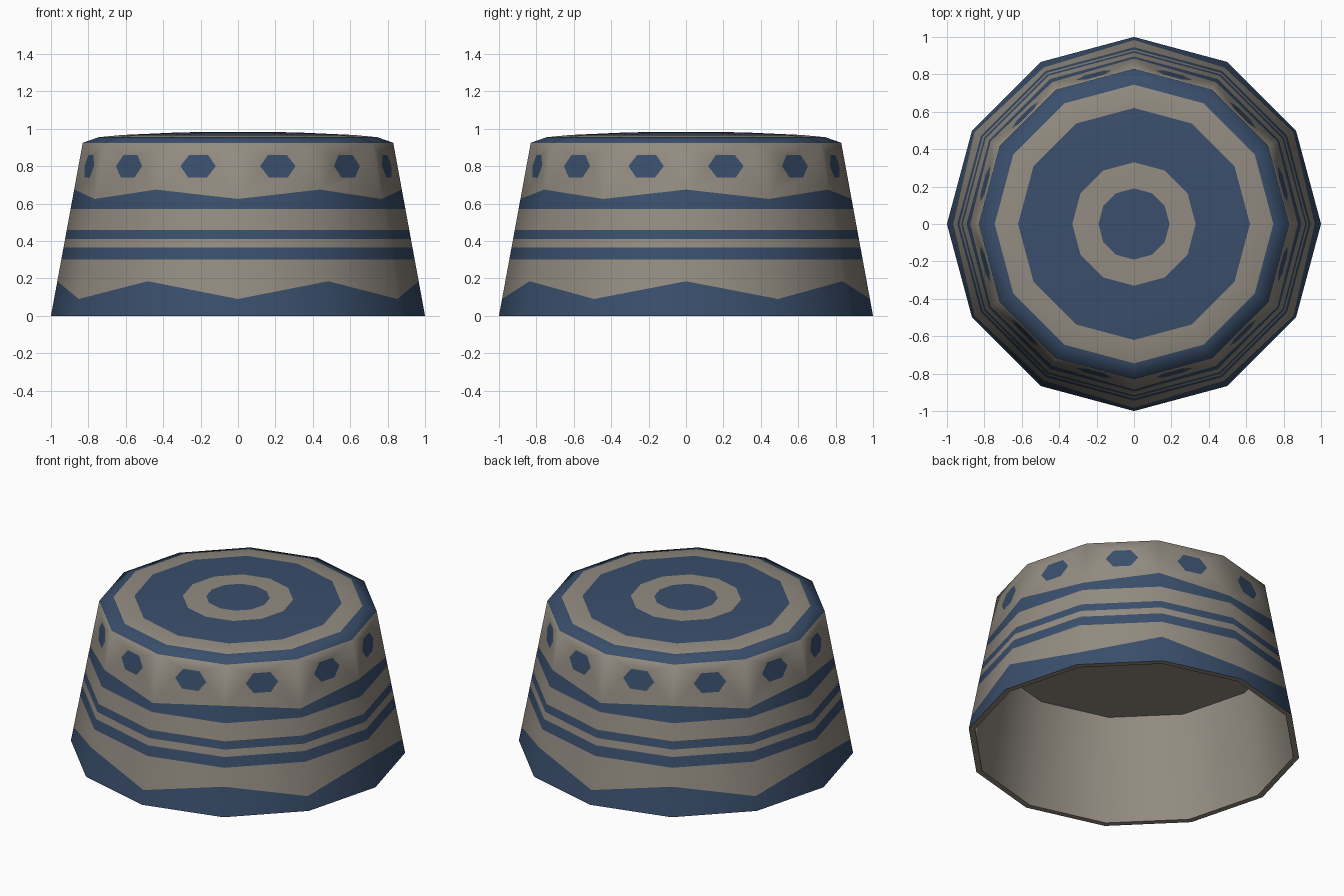
import bpy, bmesh
from math import sin, cos, radians
from mathutils import Vector

if "Cube" in bpy.data.objects:
    bpy.data.objects.remove(bpy.data.objects["Cube"])

SIDES = 12
GREY, BLUE = 0, 1


def material(name, rgb):
    m = bpy.data.materials.new(name)
    m.diffuse_color = (*rgb, 1)
    m.use_nodes = True
    m.node_tree.nodes["Principled BSDF"].inputs["Base Color"].default_value = m.diffuse_color
    return m


mats = [material("warm_grey_cloth", (0.29, 0.26, 0.22)),
        material("navy_cloth", (0.042, 0.078, 0.15))]


def wall(z):
    """Outer radius of the tapering side at height z."""
    return 1 - 0.17 * z / 0.925


def ring(bm, even, odd):
    """Twelve-sided ring; even and odd corners may differ to give a zigzag."""
    out = []
    for i in range(SIDES):
        r, z = odd if i % 2 else even
        a = radians(30 * i)
        out.append(bm.verts.new((r * cos(a), r * sin(a), z)))
    return out


def bridge(bm, lo, hi, colour):
    for i in range(SIDES):
        j = (i + 1) % SIDES
        bm.faces.new((lo[i], lo[j], hi[j], hi[i])).material_index = colour


def diamond_row(bm, lo, hi):
    """Each side panel carries a blue hexagon set in a grey surround."""
    shape = [(-0.098, 0.8), (-0.052, 0.74), (0.052, 0.74),
             (0.098, 0.8), (0.052, 0.86), (-0.052, 0.86)]
    for i in range(SIDES):
        j = (i + 1) % SIDES
        a = radians(30 * i + 15)
        n, t = Vector((cos(a), sin(a), 0)), Vector((-sin(a), cos(a), 0))
        h = [bm.verts.new(n * wall(z) * cos(radians(15)) + t * s + Vector((0, 0, z)))
             for s, z in shape]
        L, BL, BR, R, TR, TL = h
        A, B, C, D = lo[i], lo[j], hi[j], hi[i]
        bm.faces.new(h).material_index = BLUE
        for f in ((A, B, BR, BL), (B, R, BR), (B, C, R), (C, TR, R),
                  (C, D, TL, TR), (D, L, TL), (D, A, L), (A, BL, L)):
            bm.faces.new(f).material_index = GREY


def finish(bm, name):
    bm.normal_update()
    me = bpy.data.meshes.new(name)
    bm.to_mesh(me)
    bm.free()
    for m in mats:
        me.materials.append(m)
    ob = bpy.data.objects.new(name, me)
    bpy.context.collection.objects.link(ob)
    bpy.ops.object.select_all(action='DESELECT')
    ob.select_set(True)
    bpy.context.view_layer.objects.active = ob
    bpy.ops.object.shade_smooth_by_angle(angle=radians(65))


# Outside: striped side, hexagon row and ringed crown
bm = bmesh.new()
prev = ring(bm, (1, 0), (1, 0))
for even, odd, colour in ((0.185, 0.09, BLUE), (0.30, 0.30, GREY), (0.365, 0.365, BLUE),
                          (0.41, 0.41, GREY), (0.46, 0.46, BLUE), (0.57, 0.57, GREY),
                          (0.675, 0.625, BLUE)):
    nxt = ring(bm, (wall(even), even), (wall(odd), odd))
    bridge(bm, prev, nxt, colour)
    prev = nxt
nxt = ring(bm, (0.83, 0.925), (0.83, 0.925))
diamond_row(bm, prev, nxt)
prev = nxt
for r, z, colour in ((0.745, 0.955, BLUE), (0.62, 0.967, GREY),
                     (0.33, 0.98, BLUE), (0.19, 0.983, GREY)):
    nxt = ring(bm, (r, z), (r, z))
    bridge(bm, prev, nxt, colour)
    prev = nxt
bm.faces.new(prev).material_index = BLUE
finish(bm, "cap_outside")

# Lining: flat ceiling, inner wall and bottom rim
bm = bmesh.new()
rings = [ring(bm, p, p) for p in ((0.86, 0.667), (0.963, 0), (1, 0))]
bm.faces.new(rings[0][::-1])
for lo, hi in zip(rings, rings[1:]):
    bridge(bm, lo, hi, GREY)
finish(bm, "cap_lining")
